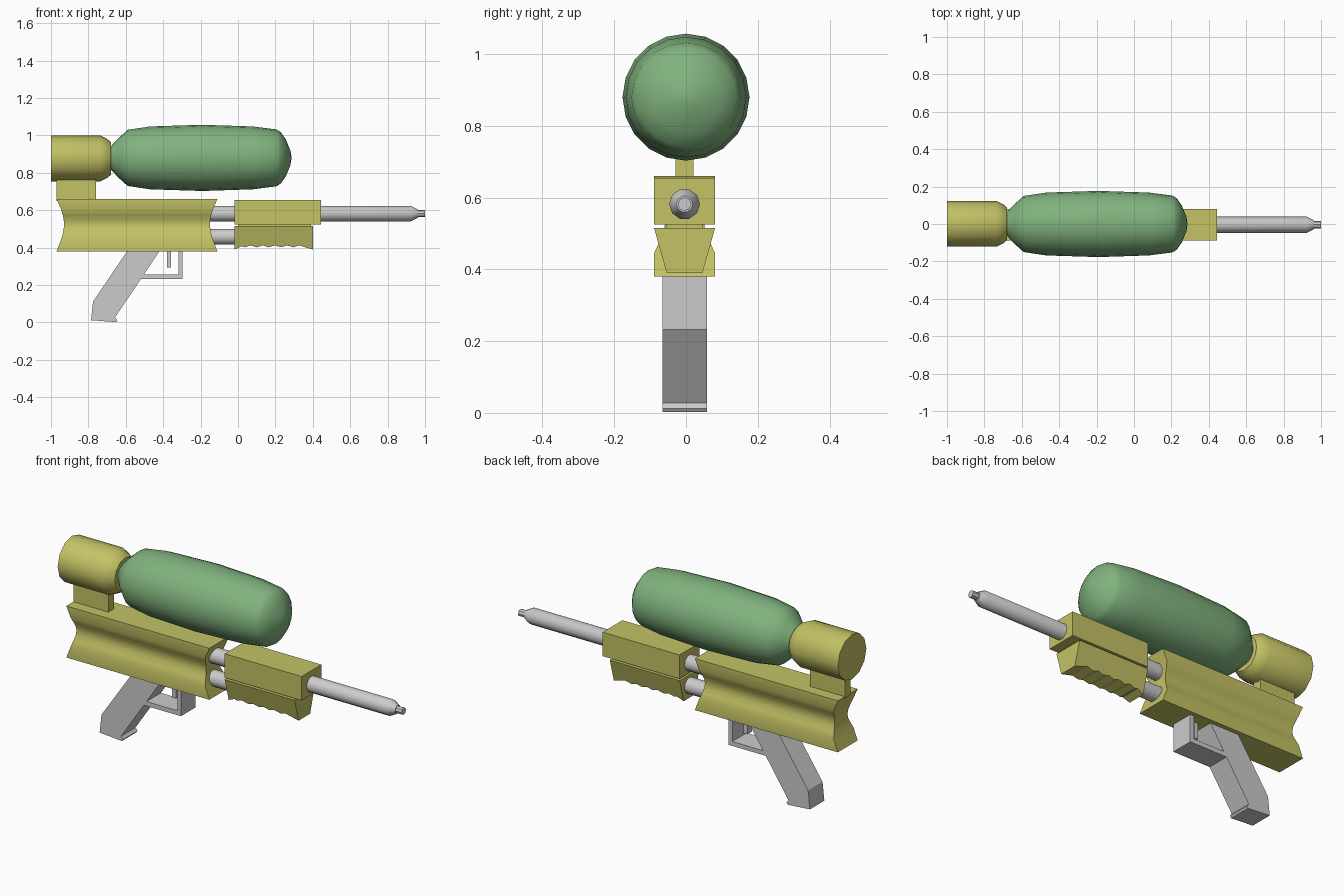
import bpy, bmesh, math
from mathutils import Vector

if "Cube" in bpy.data.objects:
    bpy.data.objects.remove(bpy.data.objects["Cube"])

YC = -0.004  # centre line of the gun


def material(name, rgb):
    m = bpy.data.materials.new(name)
    m.diffuse_color = (*rgb, 1)
    m.use_nodes = True
    m.node_tree.nodes["Principled BSDF"].inputs["Base Color"].default_value = m.diffuse_color
    return m


YELLOW = material("yellow plastic", (0.55, 0.54, 0.13))
GREEN = material("green plastic", (0.22, 0.45, 0.21))


def finish(name, bm, mat=None, angle=None):
    bmesh.ops.recalc_face_normals(bm, faces=bm.faces)
    me = bpy.data.meshes.new(name)
    bm.to_mesh(me)
    bm.free()
    ob = bpy.data.objects.new(name, me)
    bpy.context.collection.objects.link(ob)
    if mat:
        me.materials.append(mat)
    if angle:
        bpy.ops.object.select_all(action='DESELECT')
        ob.select_set(True)
        bpy.context.view_layer.objects.active = ob
        bpy.ops.object.shade_smooth_by_angle(angle=math.radians(angle))
    return ob


def loft(name, rings, mat=None, angle=None):
    """Skin a list of equal-length point rings and close both ends."""
    bm = bmesh.new()
    vs = [[bm.verts.new(p) for p in r] for r in rings]
    n = len(vs[0])
    for a, b in zip(vs, vs[1:]):
        for i in range(n):
            j = (i + 1) % n
            bm.faces.new((a[i], a[j], b[j], b[i]))
    bm.faces.new(vs[0])
    bm.faces.new(vs[-1])
    return finish(name, bm, mat, angle)


def lathe(name, profile, zc, sides, mat=None, angle=40, yc=YC):
    """Turn (x, radius) points about an axis along x."""
    rings = [[(x, yc + r * math.cos(t), zc + r * math.sin(t))
              for t in (2 * math.pi * i / sides for i in range(sides))]
             for x, r in profile]
    return loft(name, rings, mat, angle)


def box(name, x0, x1, z0, z1, hw, mat=None):
    return loft(name, [[(x0, YC - hw, z), (x1, YC - hw, z),
                        (x1, YC + hw, z), (x0, YC + hw, z)] for z in (z0, z1)], mat)


def extrude(name, outline, hw, mat=None):
    """Extrude an xz outline across y; hw may depend on height."""
    f = hw if callable(hw) else (lambda z: hw)
    return loft(name, [[(x, YC + s * f(z), z) for x, z in outline] for s in (-1, 1)], mat)


# Receiver: box with a smooth groove running all round
body = []
for z, ix, iy in [(.38, 0, 0), (.445, .025, 0), (.475, .033, .014), (.50, .038, .026),
                  (.525, .04, .03), (.55, .038, .026), (.575, .033, .014),
                  (.605, .024, 0), (.66, 0, 0)]:
    x0, x1, w = -.97 + ix, -.11 - ix, .085 - iy
    body.append([(x0, YC - w, z), (x1, YC - w, z), (x1, YC + w, z), (x0, YC + w, z)])
loft("receiver", body, YELLOW, 40)

# Tank, its cap and the cap support
box("cap_support", -.97, -.76, .65, .80, .025, YELLOW)
lathe("tank_cap", [(-1, .122), (-.735, .122), (-.70, .105), (-.68, .088)],
      .877, 12, YELLOW, 40, 0.001)
lathe("water_tank", [(-.70, .045), (-.68, .062), (-.64, .105), (-.59, .15), (-.47, .168),
                     (-.19, .177), (.08, .168), (.205, .152), (.228, .138), (.255, .10),
                     (.28, .04), (.286, .004)], .88, 20, GREEN, 60, 0)

# Barrel with nozzle, and pump tube
lathe("barrel", [(-.20, .043), (.925, .043), (.963, .023)], .582, 10)
lathe("nozzle", [(.95, .019), (1.0, .019)], .582, 8)
lathe("pump_tube", [(-.20, .043), (.05, .043)], .458, 10)

# Fore-end: upper block, spacer, and tapered pump grip with finger waves
box("fore_end", -.018, .445, .525, .655, .085, YELLOW)
box("fore_end_spacer", 0, .39, .50, .54, .05, YELLOW)
waves = [(.035 + i * .0325, .412 if i % 2 else .402) for i in range(11)]
extrude("pump_grip", [(-.018, .515), (-.018, .39), (.02, .408)] + waves + [(.402, .39), (.402, .515)],
        lambda z: .05 + (z - .39) / .125 * .035, YELLOW)

# Handle, trigger guard and trigger
extrude("handle", [(-.59, .385), (-.775, .112), (-.786, .012), (-.652, .002),
                   (-.645, .012), (-.657, .027), (-.418, .385)], .062)
extrude("trigger_guard", [(-.53, .232), (-.297, .232), (-.297, .385), (-.319, .385),
                          (-.319, .256), (-.51, .256)], .062)
box("trigger", -.38, -.357, .295, .39, .02)
